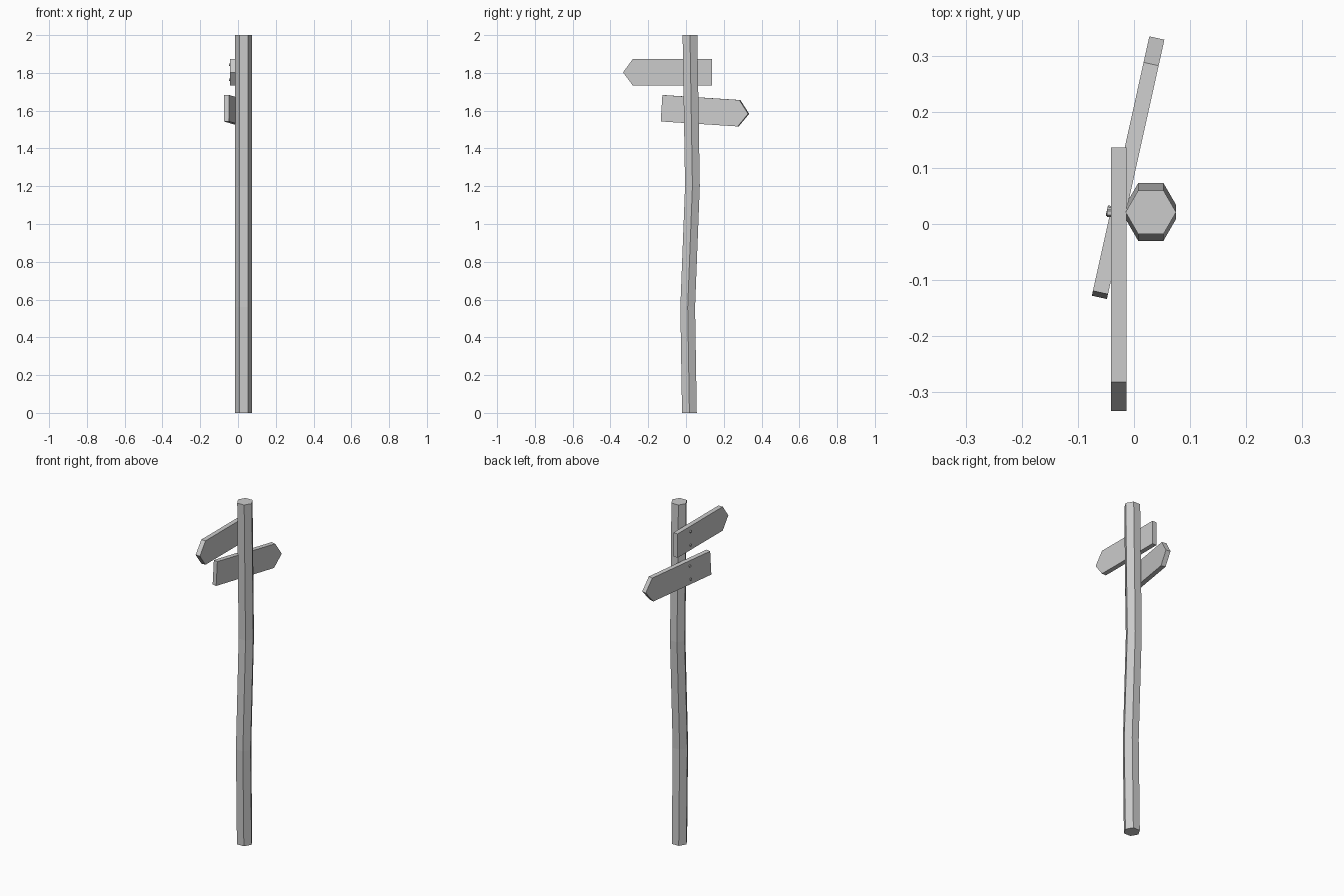
import bpy, bmesh
from math import radians, cos, sin, pi
from mathutils import Matrix, Euler, Vector

if "Cube" in bpy.data.objects:
    bpy.data.objects.remove(bpy.data.objects["Cube"])


def make_object(name, bm, matrix=None):
    bmesh.ops.recalc_face_normals(bm, faces=bm.faces[:])
    mesh = bpy.data.meshes.new(name)
    bm.to_mesh(mesh)
    bm.free()
    obj = bpy.data.objects.new(name, mesh)
    bpy.context.collection.objects.link(obj)
    if matrix:
        obj.matrix_world = matrix
    return obj


# Crooked six-sided post: hexagon rings joined up the bend
bm = bmesh.new()
rings = []
for y, z in [(0.018, 0), (0.009, 0.56), (0.034, 1.2), (0.021, 2)]:
    rings.append([bm.verts.new((0.03 + 0.045 * cos(i * pi / 3),
                                y + 0.045 * sin(i * pi / 3), z)) for i in range(6)])
for a, b in zip(rings, rings[1:]):
    for i in range(6):
        j = (i + 1) % 6
        bm.faces.new((a[i], a[j], b[j], b[i]))
bm.faces.new(rings[0])
bm.faces.new(rings[-1])
make_object("post", bm)


def sign(name, location, tilt, turn, nail_side, nail_y):
    matrix = Matrix.Translation(location) @ Euler(
        (radians(tilt), 0, radians(turn))).to_matrix().to_4x4()

    # Pointed board, extruded through its thickness
    bm = bmesh.new()
    outline = [(-0.235, -0.07), (0.183, -0.07), (0.235, 0), (0.183, 0.07), (-0.235, 0.07)]
    face = bm.faces.new([bm.verts.new((-0.0137, y, z)) for y, z in outline])
    ext = bmesh.ops.extrude_face_region(bm, geom=[face])
    moved = [v for v in ext["geom"] if isinstance(v, bmesh.types.BMVert)]
    bmesh.ops.translate(bm, verts=moved, vec=(0.0274, 0, 0))
    make_object(name + "_board", bm, matrix)

    # Two nail heads on the outer face
    for label, z in (("upper", 0.04), ("lower", -0.04)):
        bm = bmesh.new()
        bmesh.ops.create_cone(bm, cap_ends=True, segments=6, radius1=0.007,
                              radius2=0.007, depth=0.012,
                              matrix=Matrix.Rotation(pi / 2, 4, 'Y'))
        local = Matrix.Translation((nail_side * 0.0145, nail_y, z))
        make_object(f"{name}_{label}_nail", bm, matrix @ local)


sign("top_sign", Vector((-0.0275, -0.0985, 1.803)), 0, 180, 1, -0.118)
sign("bottom_sign", Vector((-0.01, 0.1025, 1.598)), -3.6, -12.5, -1, -0.085)
